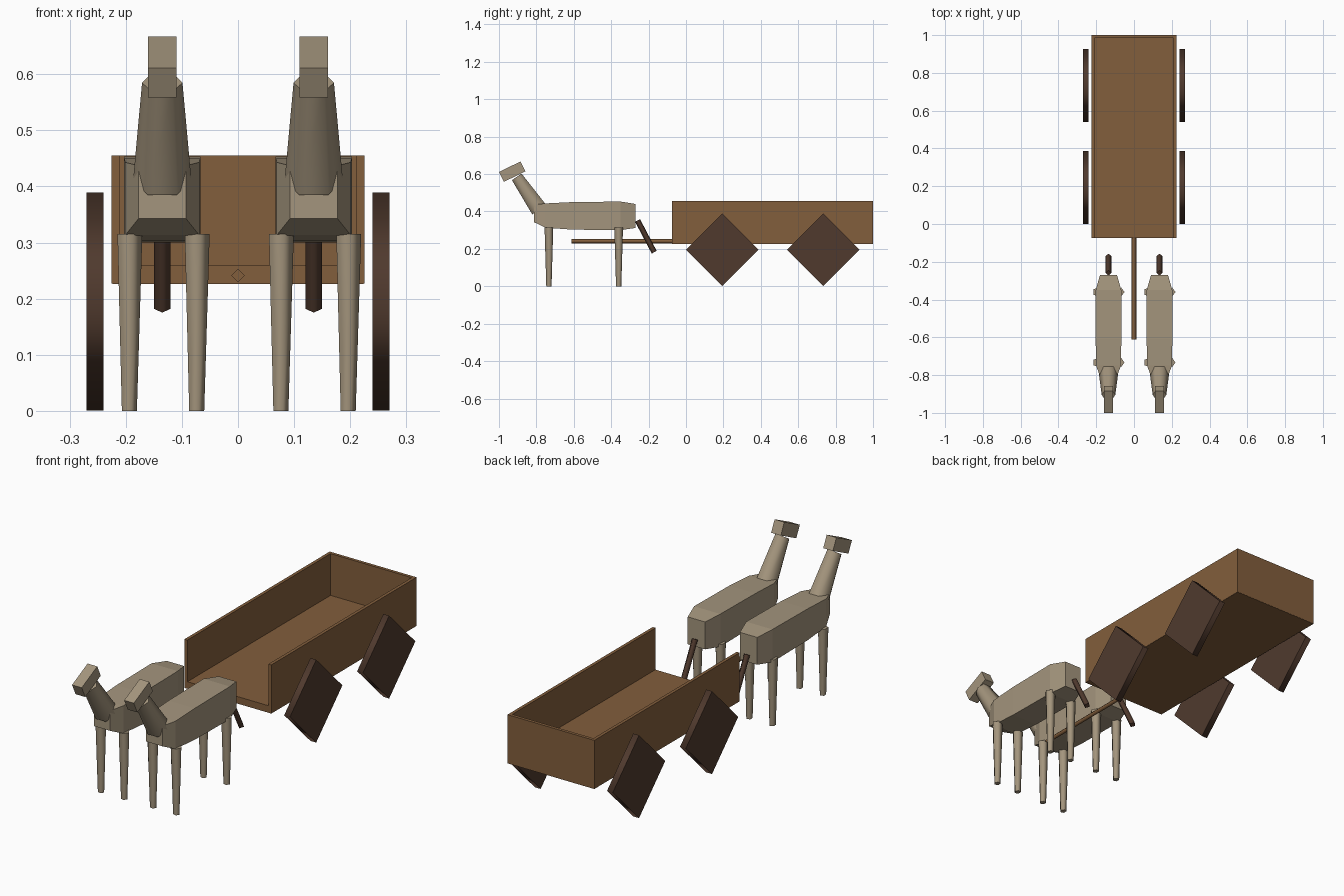
import bpy, bmesh, math
from mathutils import Vector, Matrix

cube = bpy.data.objects.get("Cube")
if cube:
    bpy.data.objects.remove(cube, do_unlink=True)


def material(name, rgb):
    m = bpy.data.materials.new(name)
    m.use_nodes = True
    m.diffuse_color = (*rgb, 1)
    m.node_tree.nodes["Principled BSDF"].inputs["Base Color"].default_value = (*rgb, 1)
    return m


HIDE = material("tan_hide", (0.37, 0.30, 0.205))
WOOD = material("brown_wood", (0.225, 0.112, 0.045))
DARK = material("dark_wood", (0.080, 0.042, 0.027))


def finish(name, bm, mat):
    bmesh.ops.recalc_face_normals(bm, faces=bm.faces)
    mesh = bpy.data.meshes.new(name)
    bm.to_mesh(mesh)
    bm.free()
    mesh.materials.append(mat)
    obj = bpy.data.objects.new(name, mesh)
    bpy.context.collection.objects.link(obj)
    return obj


def box(name, center, size, mat, tilt=0):
    bm = bmesh.new()
    m = (Matrix.Translation(center) @ Matrix.Rotation(tilt, 4, "X")
         @ Matrix.Diagonal((*size, 1)))
    bmesh.ops.create_cube(bm, size=1, matrix=m)
    return finish(name, bm, mat)


def rod(name, start, end, r1, r2, sides, mat, side_axis=(1, 0, 0), spin=0):
    """Tapered prism between two points, smooth around, flat caps."""
    a, b = Vector(start), Vector(end)
    w = (b - a).normalized()
    u = Vector(side_axis)
    v = w.cross(u)
    bm = bmesh.new()
    rings = []
    for p, r in ((a, r1), (b, r2)):
        angles = [spin + math.tau * i / sides for i in range(sides)]
        rings.append([bm.verts.new(p + r * (u * math.cos(t) + v * math.sin(t)))
                      for t in angles])
    for ring in rings:
        bm.faces.new(ring)
    for i in range(sides):
        j = (i + 1) % sides
        f = bm.faces.new((rings[0][i], rings[0][j], rings[1][j], rings[1][i]))
        f.smooth = True
    return finish(name, bm, mat)


def loft_body(name, x, stations, mat):
    """Rectangular sections (y, half width, bottom, top) joined front to back."""
    bm = bmesh.new()
    rings = [[bm.verts.new((x + sx * hw, y, z))
              for sx, z in ((-1, lo), (1, lo), (1, hi), (-1, hi))]
             for y, hw, lo, hi in stations]
    bm.faces.new(rings[0])
    bm.faces.new(rings[-1])
    for p, q in zip(rings, rings[1:]):
        for i in range(4):
            j = (i + 1) % 4
            bm.faces.new((p[i], p[j], q[j], q[i]))
    return finish(name, bm, mat)


# Wagon bed, open at the front
box("wagon_floor", (0, 0.4625, 0.243), (0.448, 1.073, 0.033), WOOD)
box("wagon_back_wall", (0, 0.9925, 0.341), (0.45, 0.015, 0.228), WOOD)
for side, sx in (("left", 1), ("right", -1)):
    box(f"wagon_{side}_wall", (sx * 0.2175, 0.4625, 0.341), (0.015, 1.075, 0.228), WOOD)

    # Four-sided wheels
    for end, y in (("front", 0.193), ("back", 0.733)):
        rod(f"{end}_{side}_wheel", (sx * 0.24, y, 0.195), (sx * 0.27, y, 0.195),
            0.194, 0.194, 4, DARK, side_axis=(0, 0, 1))

# Draw pole
rod("draw_pole", (0, -0.612, 0.241), (0, -0.07, 0.241), 0.012, 0.012, 4, WOOD)

# Pair of draft animals
BODY = [(-0.813, 0.042, 0.343, 0.437), (-0.75, 0.066, 0.313, 0.443),
        (-0.61, 0.068, 0.303, 0.45), (-0.35, 0.068, 0.300, 0.453),
        (-0.27, 0.045, 0.312, 0.440)]
for side, x in (("left", 0.135), ("right", -0.135)):
    loft_body(f"{side}_animal_body", x, BODY, HIDE)
    rod(f"{side}_animal_neck", (x, -0.785, 0.410), (x, -0.905, 0.585),
        0.052, 0.036, 6, HIDE)
    box(f"{side}_animal_head", (x, -0.929, 0.613), (0.05, 0.128, 0.059), HIDE,
        tilt=math.radians(26))
    rod(f"{side}_animal_tail", (x, -0.259, 0.352), (x, -0.17, 0.182),
        0.015, 0.015, 4, DARK)
    for end, y in (("front", -0.733), ("back", -0.36)):
        for place, dx in (("left", 0.06), ("right", -0.06)):
            rod(f"{side}_animal_{end}_{place}_leg", (x + dx, y, 0), (x + dx, y, 0.315),
                0.0148, 0.0245, 5, HIDE)
